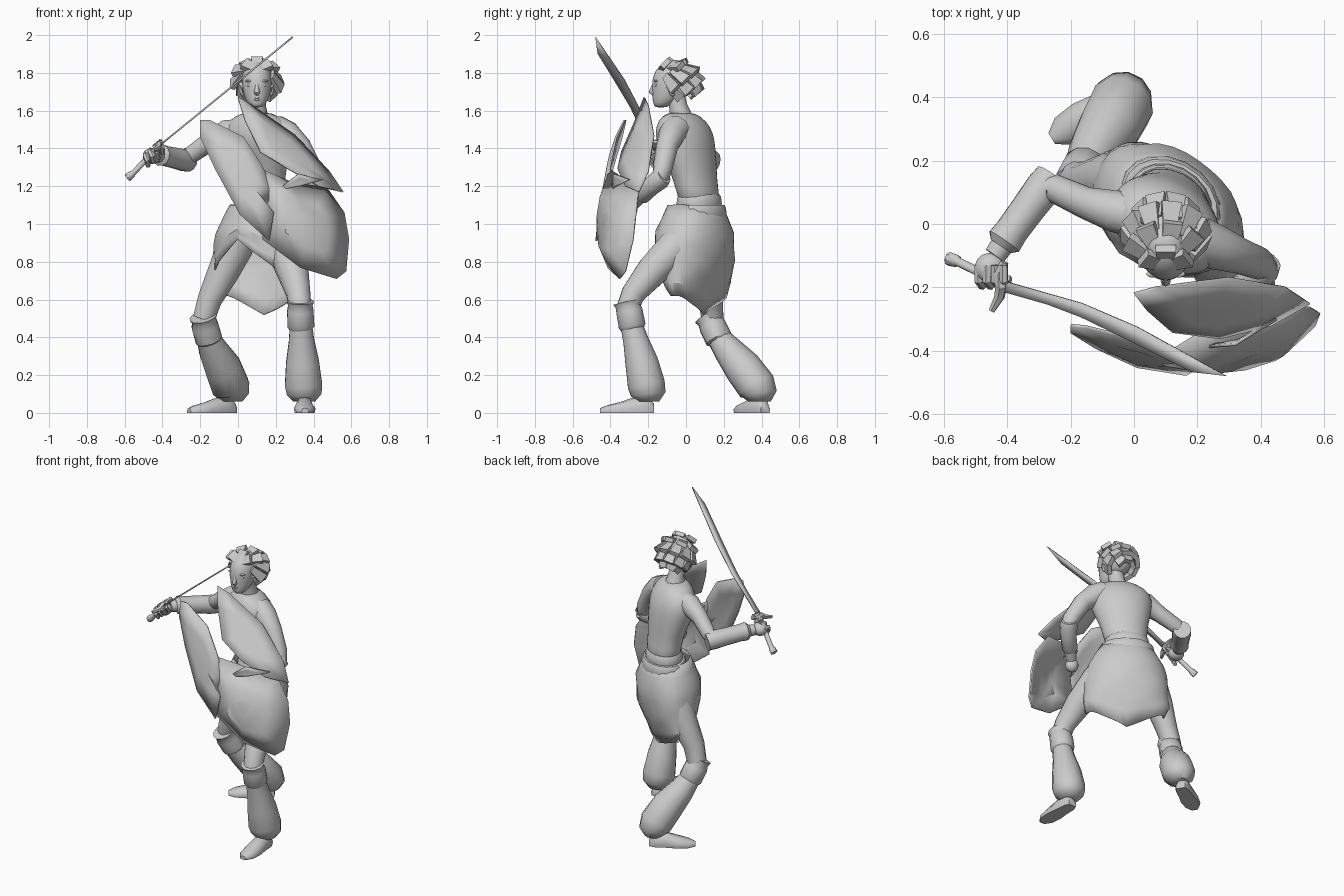
import bpy, bmesh, math
from math import sin, cos, pi, radians
from mathutils import Vector, Matrix

if "Cube" in bpy.data.objects:
    bpy.data.objects.remove(bpy.data.objects["Cube"])

clay = bpy.data.materials.new("plain grey")
clay.use_nodes = True
GREY = (0.6, 0.6, 0.6, 1)
clay.diffuse_color = GREY
clay.node_tree.nodes["Principled BSDF"].inputs["Base Color"].default_value = GREY
YAW = radians(-34)


def finish(name, bm, angle=40, subdiv=0, thick=0):
    bmesh.ops.recalc_face_normals(bm, faces=bm.faces)
    me = bpy.data.meshes.new(name)
    bm.to_mesh(me)
    bm.free()
    ob = bpy.data.objects.new(name, me)
    bpy.context.collection.objects.link(ob)
    me.materials.append(clay)
    if thick:
        m = ob.modifiers.new("thickness", "SOLIDIFY")
        m.thickness, m.offset = thick, 0
    if subdiv:
        m = ob.modifiers.new("smooth", "SUBSURF")
        m.levels = m.render_levels = subdiv
    bpy.ops.object.select_all(action="DESELECT")
    ob.select_set(True)
    bpy.context.view_layer.objects.active = ob
    bpy.ops.object.shade_smooth_by_angle(angle=radians(angle))


def loft(name, rings, caps=True, **kw):
    bm = bmesh.new()
    rows = [[bm.verts.new(p) for p in r] for r in rings]
    n = len(rows[0])
    for a, b in zip(rows, rows[1:]):
        for i in range(n):
            j = (i + 1) % n
            bm.faces.new((a[i], a[j], b[j], b[i]))
    if caps:
        bm.faces.new(rows[0])
        bm.faces.new(rows[-1])
    finish(name, bm, **kw)


def oval(z, cx, cy, a, b, yaw=0.0, n=18):
    pts = []
    for i in range(n):
        t = 2 * pi * i / n
        p = Matrix.Rotation(yaw, 3, "Z") @ Vector((a * cos(t), b * sin(t), 0))
        pts.append(p + Vector((cx, cy, z)))
    return pts


def tube(name, path, n=12, **kw):
    """Round limb through (x, y, z, radius) points."""
    pts = [Vector(p[:3]) for p in path]
    rings = []
    side = None
    for k, p in enumerate(pts):
        d = (pts[min(k + 1, len(pts) - 1)] - pts[max(k - 1, 0)]).normalized()
        if side is None:
            side = d.orthogonal()
        side = (side - d * side.dot(d)).normalized()
        up = d.cross(side)
        rings.append([p + path[k][3] * (side * cos(2 * pi * i / n) + up * sin(2 * pi * i / n))
                      for i in range(n)])
    loft(name, rings, **kw)


def plate(name, outline, bulge, thick=0.01):
    """Bent shield panel: a fan of faces around a raised middle."""
    bm = bmesh.new()
    pts = [Vector(p) for p in outline]
    mid = sum(pts, Vector()) / len(pts) + Vector((0, -bulge, 0))
    outer = [bm.verts.new(p) for p in pts]
    inner = [bm.verts.new(p.lerp(mid, 0.5) + Vector((0, -bulge * 0.4, 0))) for p in pts]
    for i in range(len(pts)):
        j = (i + 1) % len(pts)
        bm.faces.new((outer[i], outer[j], inner[j], inner[i]))
    bm.faces.new(inner)
    finish(name, bm, thick=thick)


def blob(name, loc, size, yaw=0.0):
    bm = bmesh.new()
    m = Matrix.Translation(loc) @ Matrix.Rotation(yaw, 4, "Z") @ Matrix.Diagonal((*size, 1))
    bmesh.ops.create_uvsphere(bm, u_segments=14, v_segments=9, radius=1, matrix=m)
    finish(name, bm, angle=60)


# Torso and neck
loft("torso", [oval(*r, YAW) for r in (
    (1.08, .12, .08, .14, .105), (1.2, .12, .055, .135, .1), (1.3, .115, .035, .16, .115),
    (1.4, .105, .005, .19, .135), (1.48, .1, -.01, .2, .138), (1.545, .1, -.02, .175, .108),
    (1.595, .1, -.03, .085, .07))], subdiv=1, angle=60)
tube("neck", [(.1, -.025, 1.56, .064), (.1, -.04, 1.62, .05), (.1, -.06, 1.7, .05)], angle=60)

# Belt rolls around the waist
for k, (z, a, b) in enumerate(((1.13, .128, .1), (1.075, .16, .122))):
    loft(f"belt_{k + 1}", [oval(z + dz, .115, .07, a + g, b + g, YAW)
                           for dz, g in ((-.04, .01), (-.02, .012), (.012, .008), (.025, 0))])

# Wrapped skirt with a pointed hem at the back
PROFILE = ((1.1, .155, .12), (.95, .24, .168), (.8, .262, .155), (.68, .26, .115), (.52, .2, .04))


def skirt_radii(z):
    for (z0, a0, b0), (z1, a1, b1) in zip(PROFILE, PROFILE[1:]):
        if z >= z1:
            f = (z0 - z) / (z0 - z1)
            return a0 + f * (a1 - a0), b0 + f * (b1 - b0)
    return PROFILE[-1][1:]


def skirt_point(i, row, n=32, rows=7):
    t = 2 * pi * i / n
    d = abs((t - pi / 2 + pi) % (2 * pi) - pi) / pi
    hem = .52 + .1 * min(1, d / .35) if d < .5 else .62 + .6 * (d - .5)
    z = 1.1 + (hem - 1.1) * row / rows
    a, b = skirt_radii(z)
    b *= 1.25 if sin(t) < 0 else 1
    fold = .008 * sin(5 * t + 2 * row) * row / rows
    p = Matrix.Rotation(YAW, 3, "Z") @ Vector(((a + fold) * cos(t), (b + fold) * sin(t), z))
    return p + Vector((.113, .058, 0))


loft("skirt", [[skirt_point(i, r) for i in range(32)] for r in range(8)],
     caps=False, thick=.008, angle=25)

# Legs: thigh, knee cuff and gathered trouser
tube("left_thigh", [(.2, .04, .98, .1), (.25, -.06, .87, .1), (.29, -.18, .75, .086),
                    (.32, -.28, .63, .065), (.33, -.31, .55, .06)], angle=60)
tube("right_thigh", [(.02, .12, .98, .1), (-.02, .13, .87, .1), (-.08, .14, .74, .086),
                     (-.15, .13, .6, .067), (-.18, .14, .5, .06)], angle=60)
tube("left_cuff", [(.33, -.315, .59, .074), (.33, -.31, .57, .066), (.33, -.3, .54, .072),
                   (.333, -.285, .46, .074), (.335, -.28, .44, .06)])
tube("right_cuff", [(-.185, .115, .51, .074), (-.18, .125, .49, .066), (-.175, .14, .46, .073),
                    (-.155, .175, .39, .074), (-.15, .18, .375, .06)])
tube("left_trouser", [(.333, -.29, .47, .06), (.337, -.265, .38, .07), (.342, -.235, .27, .09),
                      (.347, -.21, .15, .102), (.35, -.2, .1, .095), (.35, -.2, .06, .06)], angle=60)
tube("right_trouser", [(-.16, .17, .4, .062), (-.13, .225, .33, .08), (-.08, .3, .24, .1),
                       (-.04, .375, .14, .104), (-.035, .39, .1, .094), (-.035, .39, .06, .06)], angle=60)


def foot(name, heel, toe):
    """Shoe lofted from heel to toe with a flat sole."""
    h, t = Vector(heel), Vector(toe)
    side = (t - h).normalized().cross(Vector((0, 0, 1)))
    rings = []
    for f, w, top in ((0, .03, .05), (.12, .045, .085), (.35, .048, .085), (.6, .058, .06),
                      (.85, .05, .042), (1, .02, .025)):
        c = h.lerp(t, f)
        rings.append([c + side * w * x + Vector((0, 0, top * z)) for x, z in
                      ((-.9, 0), (-1, .4), (-.6, .9), (0, 1), (.6, .9), (1, .4), (.9, 0))])
    loft(name, rings, angle=50)


foot("left_foot", (.35, -.17, 0), (.355, -.455, 0))
foot("right_foot", (-.02, .42, 0), (-.26, .27, 0))

# Arms, bracers and hands
tube("right_arm", [(.03, .02, 1.49, .07), (-.06, .04, 1.485, .068), (-.15, .066, 1.435, .052),
                   (-.25, .112, 1.365, .046), (-.285, .11, 1.35, .046), (-.37, 0, 1.36, .045),
                   (-.44, -.1, 1.365, .035)], angle=60)
tube("right_bracer", [(-.26, .15, 1.33, .055), (-.285, .115, 1.338, .06), (-.33, .055, 1.348, .056),
                      (-.385, -.02, 1.36, .054), (-.41, -.055, 1.365, .058), (-.42, -.07, 1.365, .04)])
tube("left_arm", [(.2, -.05, 1.5, .078), (.26, -.075, 1.475, .072), (.33, -.1, 1.41, .058),
                  (.395, -.125, 1.29, .052), (.41, -.135, 1.245, .05), (.355, -.205, 1.19, .043),
                  (.27, -.275, 1.11, .033)], angle=60)
tube("left_bracer", [(.425, -.115, 1.255, .045), (.41, -.135, 1.24, .055), (.365, -.19, 1.195, .05),
                     (.315, -.235, 1.15, .047), (.305, -.245, 1.14, .036)])
blob("right_fist", (-.455, -.14, 1.36), (.05, .05, .042), radians(30))
blob("left_fist", (.25, -.295, 1.085), (.042, .04, .045))
for k in range(4):
    x, z = -.49 + .026 * k, 1.325 + .022 * k
    tube(f"finger_{k + 1}", [(x, -.13, z + .045, .014), (x, -.18, z + .04, .015),
                             (x + .01, -.195, z + .01, .014), (x + .015, -.17, z - .02, .012)], n=6)

# Sword: grip, curved guard, blade
tube("sword_grip", [(-.585, -.11, 1.245, .022), (-.56, -.117, 1.265, .02), (-.555, -.12, 1.27, .015),
                    (-.41, -.19, 1.42, .015)], n=8)
tube("sword_guard", [(-.41, -.12, 1.43, .014), (-.425, -.16, 1.42, .018), (-.42, -.2, 1.42, .02),
                     (-.425, -.23, 1.4, .017), (-.45, -.275, 1.39, .01)], n=6)
BACK_EDGE = ((0, -.18), (.35, -.25), (.6, -.325), (.82, -.41), (1, -.48))
CUT_EDGE = ((0, -.215), (.2, -.255), (.35, -.295), (.6, -.38), (.85, -.468))
bm = bmesh.new()
top, low = [[bm.verts.new((-.41 + .7 * s, y, 1.42 + .57 * s)) for s, y in e]
            for e in (BACK_EDGE, CUT_EDGE)]
for i in range(4):
    bm.faces.new((top[i], top[i + 1], low[i + 1], low[i]))
finish("sword_blade", bm, thick=.009)

# Shield of overlapping leaf panels
plate("shield_lower_panel", [
    (.12, -.4, 1.29), (.28, -.3, 1.22), (.47, -.25, 1.19), (.56, -.265, 1.06), (.585, -.28, .92),
    (.57, -.32, .75), (.52, -.35, .71), (.33, -.41, .77), (.13, -.43, .92), (.15, -.43, 1.1)], .09)
plate("shield_right_panel", [
    (-.2, -.32, 1.55), (-.15, -.325, 1.55), (.03, -.37, 1.46), (.12, -.4, 1.32), (.19, -.42, 1.18),
    (.15, -.44, 1.1), (.19, -.46, 1.06), (.165, -.475, .91), (.01, -.45, 1.05), (-.12, -.39, 1.29),
    (-.2, -.34, 1.46)], .02)
plate("shield_upper_panel", [
    (0, -.22, 1.67), (.07, -.2, 1.63), (.3, -.17, 1.47), (.48, -.2, 1.28), (.555, -.25, 1.17),
    (.43, -.32, 1.2), (.27, -.36, 1.29), (.12, -.34, 1.38), (.04, -.27, 1.54)], .015)
plate("shield_shard", [
    (.21, -.39, 1.18), (.32, -.38, 1.265), (.45, -.3, 1.235), (.33, -.37, 1.2)], .005)

# Head and face
loft("head", [oval(*r) for r in (
    (1.615, .1, -.135, .028, .03), (1.64, .1, -.118, .052, .058), (1.68, .1, -.098, .07, .08),
    (1.74, .1, -.09, .08, .092), (1.79, .1, -.085, .08, .09), (1.84, .1, -.07, .065, .075),
    (1.87, .1, -.06, .03, .03))], subdiv=1, angle=70)
tube("nose", [(.1, -.168, 1.745, .008), (.1, -.176, 1.72, .011), (.1, -.182, 1.7, .016),
              (.1, -.168, 1.69, .014)], n=8, angle=60)
for part, z in (("lower", 1.657), ("upper", 1.669)):
    blob(part + "_lip", (.1, -.166, z), (.022, .012, .007))
for word, s in (("right", -1), ("left", 1)):
    blob(word + "_eye", (.1 + s * .034, -.158, 1.735), (.02, .01, .009))
    blob(word + "_brow", (.1 + s * .036, -.158, 1.757), (.026, .012, .007))
    blob(word + "_ear", (.1 + s * .078, -.07, 1.71), (.012, .022, .034))

# Chunky hair locks sweeping back from the forehead
bm = bmesh.new()
pole = Vector((0, -.72, .69))
right = Vector((1, 0, 0))
fore = pole.cross(right)
for theta, count in ((18, 6), (52, 9), (86, 11), (116, 10), (142, 7)):
    th = radians(theta)
    for i in range(count):
        ph = 2 * pi * (i + theta % 4 / 4) / count
        ring = right * cos(ph) + fore * sin(ph)
        d = pole * cos(th) + ring * sin(th)
        if (d.y < -.35 and d.z < .55) or d.z < -.72:
            continue
        out = (ring * cos(th) - pole * sin(th) + d * .5).normalized()
        side = out.cross(d).normalized()
        up = side.cross(out)
        c = Vector((.1 + d.x * .106, -.052 + d.y * .115, 1.762 + d.z * .086))
        m = Matrix((side, out, up)).transposed().to_4x4()
        m = Matrix.Translation(c) @ m @ Matrix.Diagonal((.064, .1, .028, 1))
        for v in bmesh.ops.create_cube(bm, size=1, matrix=m)["verts"]:
            if (v.co - c).dot(out) < 0:
                v.co -= side * (v.co - c).dot(side) * .4
finish("hair_locks", bm, angle=20)
blob("hair_cap", (.1, -.04, 1.762), (.09, .1, .095))
